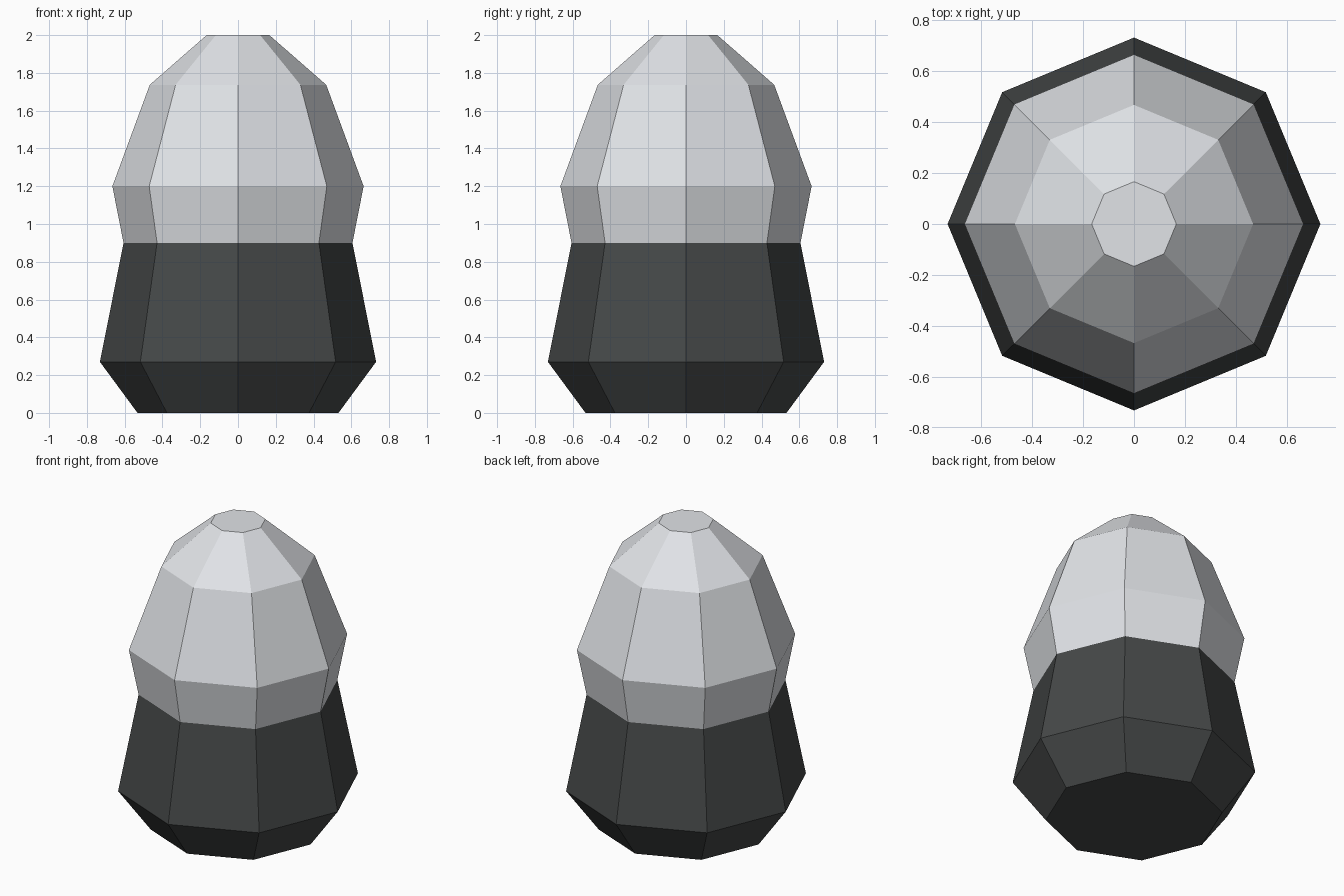
import bpy, bmesh, math

if "Cube" in bpy.data.objects:
    bpy.data.objects.remove(bpy.data.objects["Cube"])

SIDES = 8


def material(name, rgb):
    m = bpy.data.materials.new(name)
    m.diffuse_color = (*rgb, 1)
    m.use_nodes = True
    m.node_tree.nodes["Principled BSDF"].inputs["Base Color"].default_value = m.diffuse_color
    return m


def lathe(name, profile, mat, cap_bottom=False, cap_top=False):
    """Faceted solid of revolution from (radius, z) pairs, bottom to top."""
    bm = bmesh.new()
    rings = []
    for r, z in profile:
        rings.append([bm.verts.new((r * math.cos(a), r * math.sin(a), z))
                      for a in (math.tau * i / SIDES for i in range(SIDES))])
    for lo, hi in zip(rings, rings[1:]):
        for i in range(SIDES):
            j = (i + 1) % SIDES
            bm.faces.new((lo[i], lo[j], hi[j], hi[i]))
    if cap_bottom:
        bm.faces.new(rings[0][::-1])
    if cap_top:
        bm.faces.new(rings[-1])
    mesh = bpy.data.meshes.new(name)
    bm.to_mesh(mesh)
    bm.free()
    mesh.materials.append(mat)
    obj = bpy.data.objects.new(name, mesh)
    bpy.context.collection.objects.link(obj)
    return obj


# Dark lower body, flat underneath, open at the seam
lathe("lower_body", [(0.532, 0), (0.731, 0.27), (0.606, 0.90)],
      material("dark_grey", (0.06, 0.065, 0.065)), cap_bottom=True)

# Pale upper dome, flat on top, sharing the seam ring
lathe("upper_dome", [(0.606, 0.90), (0.665, 1.20), (0.467, 1.737), (0.166, 2.0)],
      material("pale_grey", (0.75, 0.77, 0.8)), cap_top=True)
